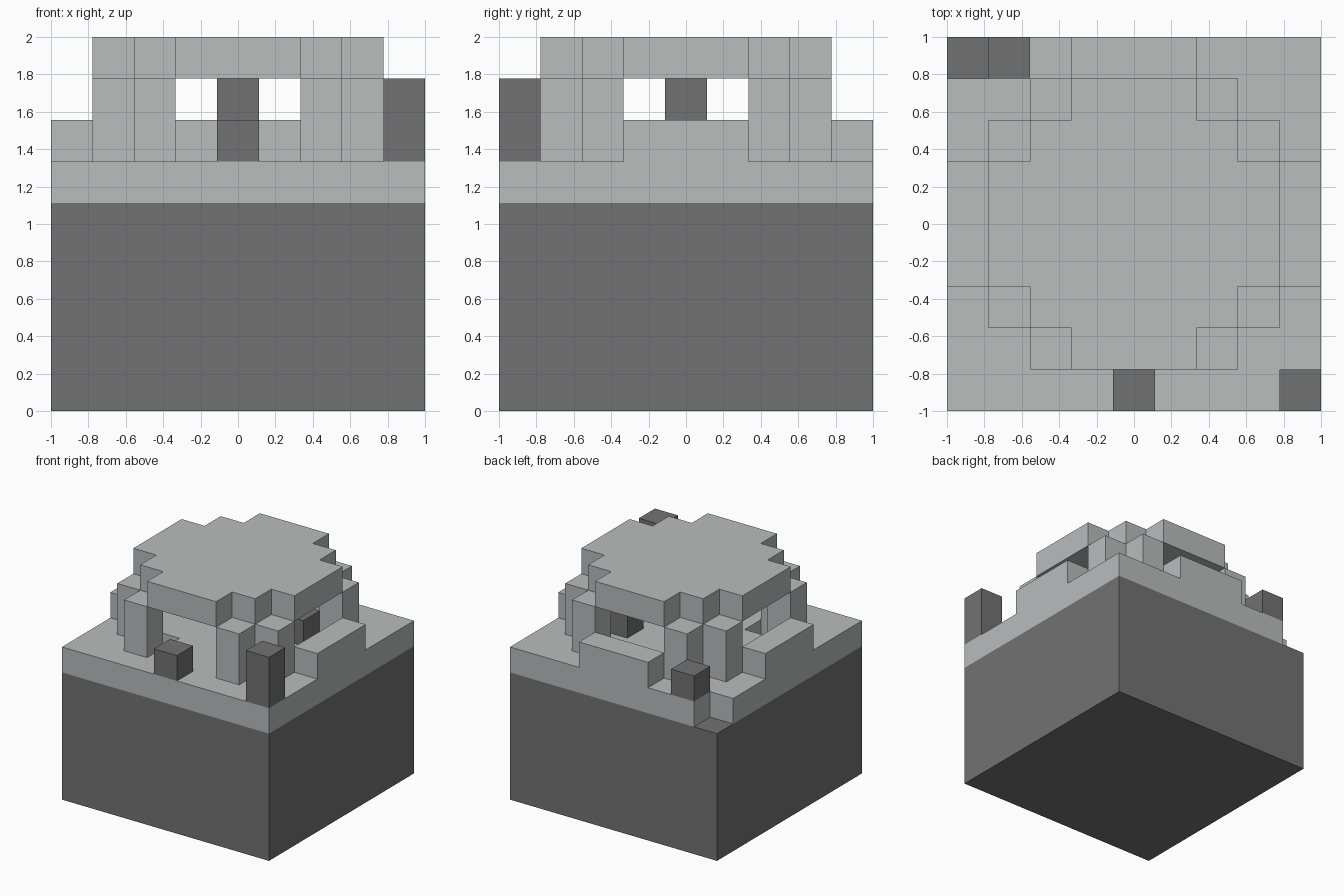
import bpy
import bmesh
from mathutils import Vector

if "Cube" in bpy.data.objects:
    bpy.data.objects.remove(bpy.data.objects["Cube"], do_unlink=True)

N = 9            # the model sits on a 9 x 9 x 9 grid
CELL = 2 / N


def make_material(name, colour):
    mat = bpy.data.materials.new(name)
    mat.use_nodes = True
    mat.diffuse_color = (*colour, 1)
    mat.node_tree.nodes["Principled BSDF"].inputs["Base Color"].default_value = (*colour, 1)
    return mat


dark = make_material("dark stone grey", (0.17, 0.17, 0.17))
light = make_material("pale stone grey", (0.485, 0.51, 0.505))


def block_part(name, cells, bottom, top, mat):
    """Raise a set of grid cells from one layer to another, keeping only outer faces."""
    cells = set(cells)
    bm = bmesh.new()

    def face(*points):
        bm.faces.new([bm.verts.new(Vector((x * CELL - 1, y * CELL - 1, z * CELL)))
                      for x, y, z in points])

    for x, y in cells:
        ring = [(x, y), (x + 1, y), (x + 1, y + 1), (x, y + 1)]
        face(*[(*p, top) for p in ring])
        face(*[(*p, bottom) for p in reversed(ring)])
        sides = [(x, y - 1), (x + 1, y), (x, y + 1), (x - 1, y)]
        for i, neighbour in enumerate(sides):
            if neighbour not in cells:
                a, b = ring[i], ring[(i + 1) % 4]
                face((*a, bottom), (*b, bottom), (*b, top), (*a, top))
    bmesh.ops.remove_doubles(bm, verts=bm.verts, dist=0.001)
    bmesh.ops.dissolve_limit(bm, angle_limit=0.01, verts=bm.verts, edges=bm.edges)
    mesh = bpy.data.meshes.new(name)
    bm.to_mesh(mesh)
    bm.free()
    mesh.materials.append(mat)
    obj = bpy.data.objects.new(name, mesh)
    bpy.context.collection.objects.link(obj)
    return obj


def rect(x0, x1, y0, y1):
    return {(x, y) for x in range(x0, x1) for y in range(y0, y1)}


# Ground: dark foundation and a pale floor with a missing corner and a small pit
block_part("foundation", rect(0, N, 0, N), 0, 5, dark)
block_part("floor", rect(0, N, 0, N) - {(0, 8), (2, 2)}, 5, 6, light)

# Low walls on three sides, leaving the front open
block_part("right_wall", rect(0, 1, 3, 6), 6, 7, light)
block_part("left_wall", rect(8, 9, 3, 6), 6, 7, light)
block_part("back_wall", rect(3, 6, 8, 9), 6, 7, light)

# Paired pillars at each corner
for side, px in (("right", (1, 2)), ("left", (7, 6))):
    for end, py in (("front", (1, 2)), ("back", (7, 6))):
        block_part(f"{end}_{side}_outer_pillar", {(px[0], py[1])}, 6, 8, light)
        block_part(f"{end}_{side}_inner_pillar", {(px[1], py[0])}, 6, 8, light)

# Stepped round roof
roof = rect(1, 8, 3, 6) | rect(2, 7, 2, 7) | rect(3, 6, 1, 8)
block_part("roof", roof, 8, 9, light)

# Loose dark blocks
block_part("corner_post", {(8, 0)}, 6, 8, dark)
block_part("front_block", {(4, 0)}, 6, 7, dark)
block_part("back_block", {(1, 8)}, 6, 7, dark)
block_part("inside_block", {(6, 5)}, 6, 7, dark)
block_part("hanging_block", {(4, 4)}, 7, 8, dark)
